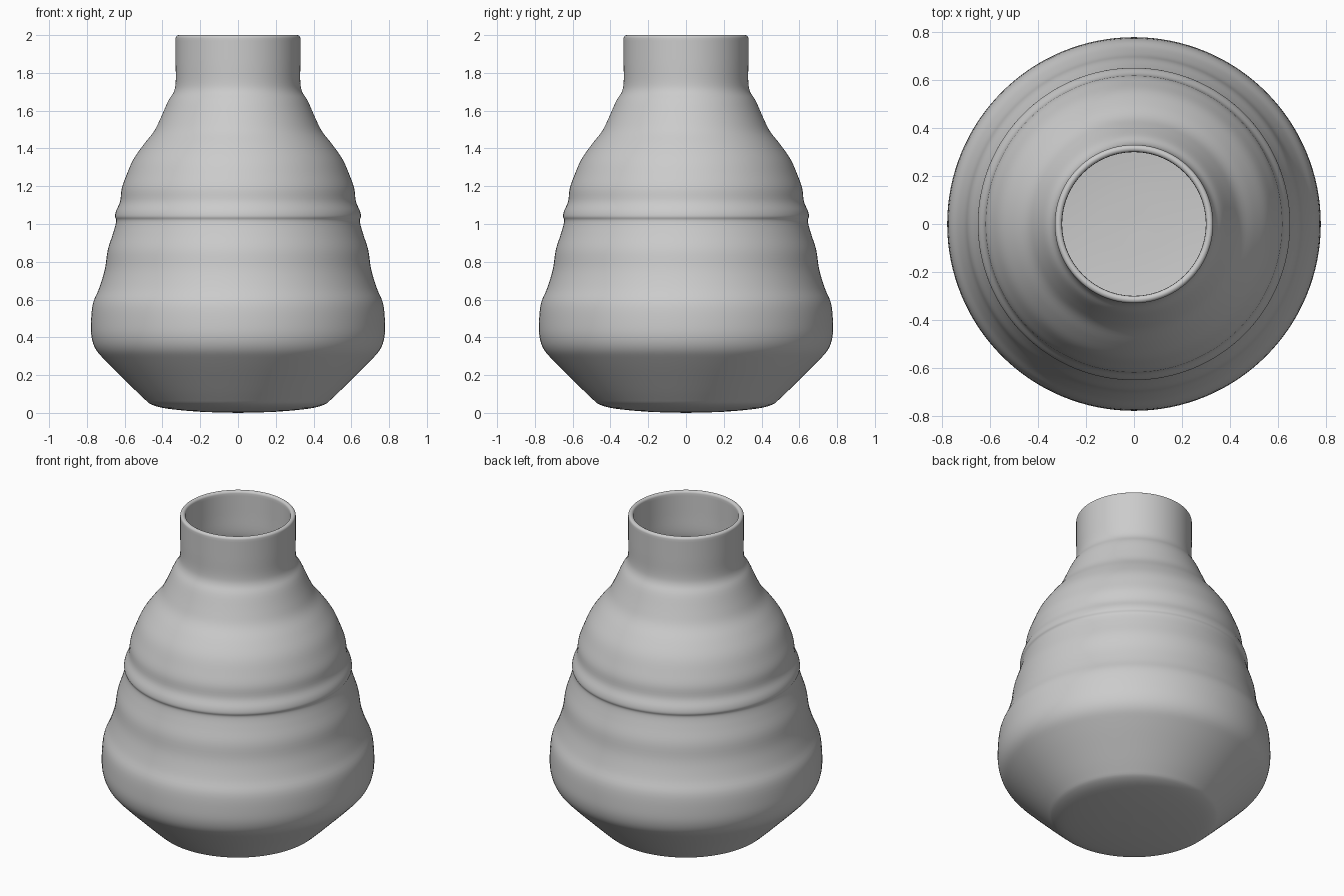
import bpy, bmesh, math
from mathutils import Vector

if "Cube" in bpy.data.objects:
    bpy.data.objects.remove(bpy.data.objects["Cube"])

SEGMENTS = 128
WALL = 0.03

# Outer silhouette (radius, height), bottom centre to neck
OUTER = [(0, 0), (.2, .006), (.37, .022), (.455, .043), (.50, .078), (.60, .175), (.70, .275),
         (.752, .335), (.775, .40), (.778, .48), (.768, .58), (.735, .66), (.705, .76),
         (.69, .86), (.665, .94), (.65, .99), (.645, 1.02), (.651, 1.04), (.645, 1.07),
         (.624, 1.12), (.615, 1.19), (.59, 1.26), (.555, 1.34), (.50, 1.42), (.445, 1.49),
         (.41, 1.56), (.37, 1.65), (.34, 1.70), (.33, 1.75), (.33, 1.85), (.33, 1.97)]


def smooth(points, steps=4):
    """Catmull-Rom curve through the points."""
    p = [Vector(q) for q in points]
    p = [2 * p[0] - p[1]] + p + [2 * p[-1] - p[-2]]
    out = []
    for a, b, c, d in zip(p, p[1:], p[2:], p[3:]):
        for k in range(steps):
            t = k / steps
            out.append(0.5 * (2 * b + (c - a) * t + (2 * a - 5 * b + 4 * c - d) * t * t
                              + (3 * b - a - 3 * c + d) * t ** 3))
    return out + [p[-2]]


def inset(curve, dist):
    """Offset the curve toward the inside of the vase."""
    out = []
    for i, q in enumerate(curve):
        t = (curve[min(i + 1, len(curve) - 1)] - curve[max(i - 1, 0)]).normalized()
        out.append(q + Vector((-t.y, t.x)) * dist)
    out[0].x = 0
    return out


# Full profile: outside, rounded lip, inside
outer = smooth(OUTER)
inner = inset(outer, WALL)
lip = [Vector((.315 + .015 * math.cos(a), 1.985 + .015 * math.sin(a)))
       for a in (math.pi * k / 8 for k in range(9))]
profile = outer + lip + inner[::-1]

# Lathe the profile around z
bm = bmesh.new()
rings = []
for r, z in profile:
    if r < 1e-4:
        rings.append([bm.verts.new((0, 0, z))])
    else:
        rings.append([bm.verts.new((r * math.cos(a), r * math.sin(a), z))
                      for a in (2 * math.pi * i / SEGMENTS for i in range(SEGMENTS))])
for lo, hi in zip(rings, rings[1:]):
    for i in range(SEGMENTS):
        j = (i + 1) % SEGMENTS
        if len(lo) == 1:
            bm.faces.new((lo[0], hi[j], hi[i]))
        elif len(hi) == 1:
            bm.faces.new((lo[i], lo[j], hi[0]))
        else:
            bm.faces.new((lo[i], lo[j], hi[j], hi[i]))
bmesh.ops.recalc_face_normals(bm, faces=bm.faces)
for f in bm.faces:
    f.smooth = True

mesh = bpy.data.meshes.new("vase")
bm.to_mesh(mesh)
bm.free()
vase = bpy.data.objects.new("vase", mesh)
bpy.context.collection.objects.link(vase)
